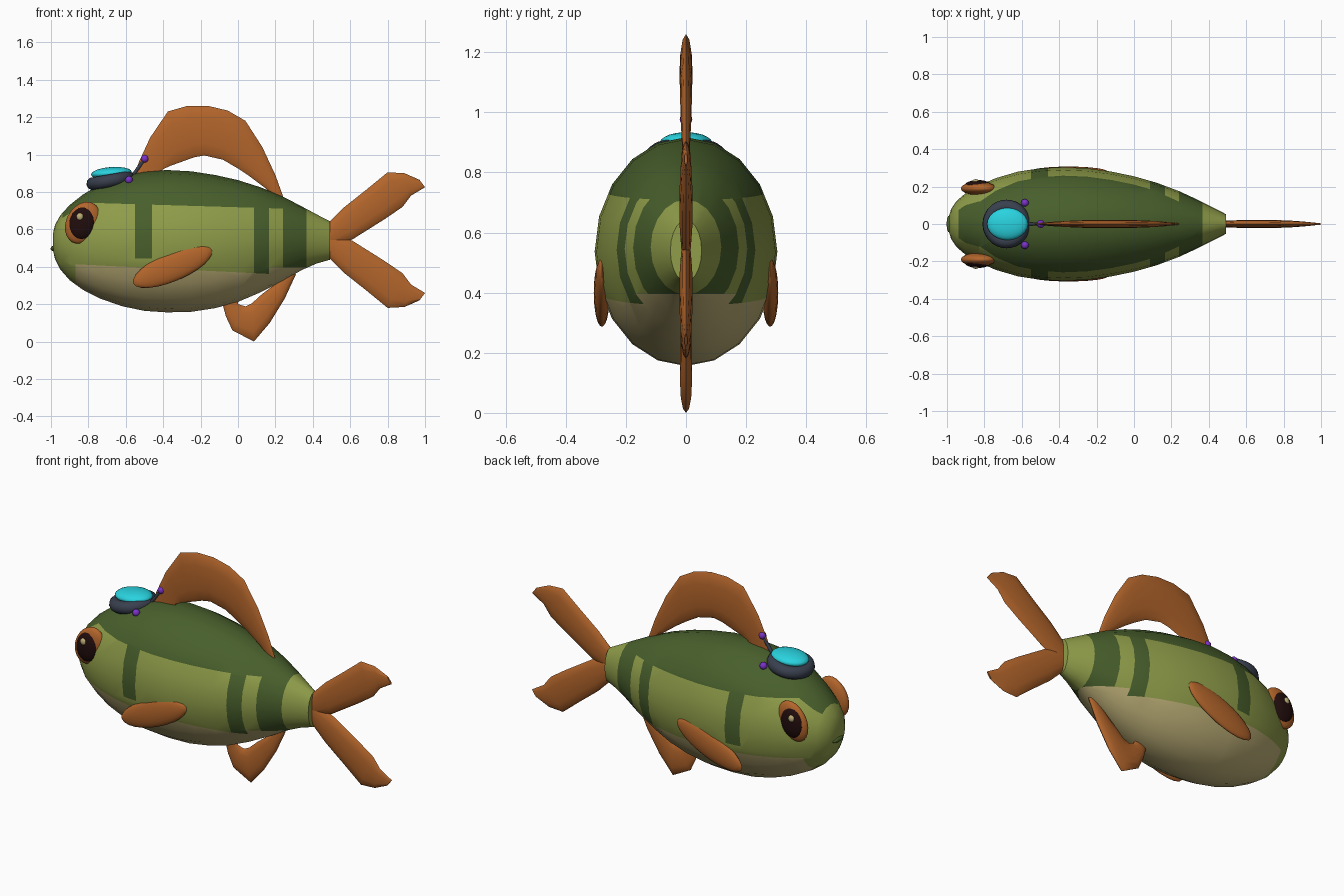
import bpy, bmesh, math
from mathutils import Vector, Matrix

if "Cube" in bpy.data.objects:
    bpy.data.objects.remove(bpy.data.objects["Cube"])


def material(name, rgb):
    m = bpy.data.materials.new(name)
    m.diffuse_color = (*rgb, 1)
    m.use_nodes = True
    m.node_tree.nodes["Principled BSDF"].inputs["Base Color"].default_value = m.diffuse_color
    return m


DARK = material("dark green", (0.065, 0.115, 0.025))
LIGHT = material("light green", (0.28, 0.34, 0.068))
BELLY = material("belly tan", (0.51, 0.43, 0.185))
ORANGE = material("fin orange", (0.45, 0.13, 0.024))
BLACK = material("pupil brown black", (0.016, 0.004, 0.004))
SLATE = material("slate", (0.04, 0.05, 0.075))
CYAN = material("lens cyan", (0.022, 0.65, 0.74))
PURPLE = material("bead purple", (0.20, 0.032, 0.58))


def finish(bm, name, mats, angle=50):
    bmesh.ops.recalc_face_normals(bm, faces=bm.faces)
    me = bpy.data.meshes.new(name)
    bm.to_mesh(me)
    bm.free()
    ob = bpy.data.objects.new(name, me)
    bpy.context.collection.objects.link(ob)
    for m in mats:
        me.materials.append(m)
    bpy.ops.object.select_all(action='DESELECT')
    ob.select_set(True)
    bpy.context.view_layer.objects.active = ob
    bpy.ops.object.shade_smooth_by_angle(angle=math.radians(angle))
    return ob


def loft(rings):
    """Closed skin through rings of points, capped at both ends."""
    bm = bmesh.new()
    vs = [[bm.verts.new(p) for p in r] for r in rings]
    n = len(vs[0])
    for a, b in zip(vs, vs[1:]):
        for i in range(n):
            j = (i + 1) % n
            bm.faces.new((a[i], a[j], b[j], b[i]))
    bm.faces.new(vs[0])
    bm.faces.new(vs[-1])
    return bm


def ellipsoid(name, center, radii, mat, tilt=0, seg=24):
    bm = bmesh.new()
    bmesh.ops.create_uvsphere(bm, u_segments=seg, v_segments=seg // 2, radius=1)
    mx = (Matrix.Translation(center) @ Matrix.Rotation(math.radians(tilt), 4, 'Y')
          @ Matrix.Diagonal((*radii, 1)))
    bmesh.ops.transform(bm, matrix=mx, verts=bm.verts)
    return finish(bm, name, [mat])


def fin(name, pairs, thick, sides=12):
    """Flat fin with a lens section between outer and inner edge points."""
    rings = []
    for (o, i), t in zip(pairs, thick):
        o, i = Vector((o[0], 0, o[1])), Vector((i[0], 0, i[1]))
        mid, half = (o + i) / 2, (o - i) / 2
        rings.append([mid + half * math.cos(a) + Vector((0, t * math.sin(a), 0))
                      for a in (2 * math.pi * s / sides for s in range(sides))])
    return finish(loft(rings), name, [ORANGE], 60)


# Body: x, bottom, top, half width
profile = [
    (-0.99, 0.49, 0.575, 0.04), (-0.978, 0.44, 0.625, 0.08), (-0.95, 0.385, 0.675, 0.122),
    (-0.90, 0.328, 0.73, 0.165), (-0.83, 0.277, 0.785, 0.205), (-0.74, 0.231, 0.84, 0.245),
    (-0.62, 0.189, 0.883, 0.28), (-0.50, 0.164, 0.908, 0.298), (-0.38, 0.156, 0.917, 0.304),
    (-0.25, 0.159, 0.91, 0.298), (-0.12, 0.179, 0.89, 0.28), (0.0, 0.212, 0.863, 0.255),
    (0.12, 0.263, 0.825, 0.221), (0.24, 0.324, 0.775, 0.176), (0.34, 0.382, 0.723, 0.13),
    (0.42, 0.417, 0.68, 0.09), (0.493, 0.438, 0.642, 0.052)]
SIDES = 20
bm = loft([[(x, w * math.cos(a), (t + b) / 2 + (t - b) / 2 * math.sin(a))
            for a in (2 * math.pi * s / SIDES for s in range(SIDES))]
           for x, b, t, w in profile])

# Colour borders: side stripes, snout, brow, chin and rear belly
STRIPES = [(-0.55, -0.46), (0.085, 0.165), (0.24, 0.365)]
SNOUT, BROW, CHIN, REAR = -0.938, -0.82, -0.87, 0.165


def back_line(x):
    return 0.743 + 0.7 * (x - BROW) if x < BROW else 0.718 - 0.03 * x


def belly_line(x):
    return 0.395 if x > REAR else 0.37 - 0.05 * x


def cut(co, no, lo=-9, hi=9):
    """Cut the body by a plane, only where x lies between lo and hi."""
    fs = [f for f in bm.faces if lo < f.calc_center_median().x < hi]
    geom = list({v for f in fs for v in f.verts}) + list({e for f in fs for e in f.edges}) + fs
    bmesh.ops.bisect_plane(bm, geom=geom, plane_co=co,
                           plane_no=Vector(no).normalized(), dist=1e-5)


for x in [x for s in STRIPES for x in s] + [SNOUT, BROW, CHIN]:
    cut((x, 0, 0), (1, 0, 0))
cut((0, 0, back_line(0)), (0.03, 0, 1), lo=BROW)
cut((BROW, 0, 0.743), (-0.7, 0, 1), hi=BROW)
cut((0, 0, 0.37), (0.05, 0, 1), hi=REAR)
cut((0, 0, 0.395), (0, 0, 1), lo=REAR)
cut((0, 0, 0.445), (0, 0, 1), lo=-0.55, hi=-0.46)

# 0 dark, 1 light, 2 belly
for f in bm.faces:
    c = f.calc_center_median()
    x, z = c.x, c.z
    f.material_index = 1
    if x > STRIPES[2][1] or x < SNOUT:
        continue
    if z < belly_line(x):
        f.material_index = 2 if x > CHIN else 1
    elif z > back_line(x):
        f.material_index = 0
    elif any(a < x < b for a, b in STRIPES) and (x > 0 or z > 0.445):
        f.material_index = 0
finish(bm, "body", [DARK, LIGHT, BELLY])

ellipsoid("mouth", (-0.987, 0, 0.497), (0.015, 0.046, 0.014), DARK, seg=16)

# Dorsal fin arching over the back
fin("dorsal_fin", [
    ((-0.565, 0.86), (-0.40, 0.86)), ((-0.53, 0.96), (-0.405, 0.92)),
    ((-0.47, 1.09), (-0.36, 0.94)), ((-0.375, 1.23), (-0.29, 0.965)),
    ((-0.27, 1.26), (-0.235, 0.985)), ((-0.16, 1.26), (-0.18, 0.995)),
    ((-0.055, 1.235), (-0.08, 0.972)), ((0.04, 1.18), (0.0, 0.925)),
    ((0.13, 1.04), (0.06, 0.885)), ((0.20, 0.89), (0.14, 0.825)),
    ((0.245, 0.765), (0.21, 0.765))],
    [0.005, 0.007, 0.013, 0.018, 0.021, 0.022, 0.021, 0.02, 0.017, 0.012, 0.005])

# Hooked fin under the belly
fin("belly_fin", [
    ((-0.09, 0.23), (0.0, 0.25)), ((-0.065, 0.135), (0.0, 0.20)),
    ((-0.03, 0.06), (0.04, 0.188)), ((0.085, 0.0), (0.075, 0.205)),
    ((0.17, 0.10), (0.13, 0.255)), ((0.25, 0.23), (0.19, 0.30)),
    ((0.31, 0.36), (0.25, 0.36))],
    [0.01, 0.014, 0.018, 0.02, 0.02, 0.018, 0.012])

# Tail: one lobe and its mirror
lobe = [((0.44, 0.59), (0.44, 0.50)), ((0.50, 0.65), (0.51, 0.51)),
        ((0.57, 0.72), (0.61, 0.545)), ((0.69, 0.815), (0.785, 0.655)),
        ((0.80, 0.905), (0.88, 0.72)), ((0.89, 0.90), (0.925, 0.78)),
        ((0.97, 0.865), (1.0, 0.825))]
lobe_thick = [0.015, 0.018, 0.022, 0.022, 0.018, 0.013, 0.005]
fin("upper_tail_fin", lobe, lobe_thick)
fin("lower_tail_fin", [tuple((x, 1.085 - z) for x, z in p) for p in lobe], lobe_thick)

# Paired parts on both sides
for side, s in (("left", 1), ("right", -1)):
    ellipsoid(side + "_side_fin", (-0.35, 0.28 * s, 0.40), (0.228, 0.027, 0.077), ORANGE, -23)
    ellipsoid(side + "_eye_rim", (-0.83, 0.19 * s, 0.635), (0.088, 0.036, 0.118), ORANGE, 28)
    ellipsoid(side + "_pupil", (-0.834, 0.207 * s, 0.633), (0.069, 0.028, 0.087), BLACK, 12)
    ellipsoid(side + "_eye_glint", (-0.845, 0.226 * s, 0.667), (0.02, 0.014, 0.021), BELLY, seg=12)
    ellipsoid(side + "_goggle_bead", (-0.583, 0.113 * s, 0.864), (0.021,) * 3, PURPLE, seg=12)

# Goggle ring and lens on the head
tilt = Matrix.Rotation(math.radians(-10), 4, 'Y')
R, r = 0.094, 0.036
bm = bmesh.new()
grid = [[bm.verts.new(Matrix.Translation((-0.682, 0, 0.86)) @ tilt @ Vector((
    (R + r * math.cos(b)) * math.cos(a), (R + r * math.cos(b)) * math.sin(a), r * math.sin(b))))
    for b in (2 * math.pi * j / 10 for j in range(10))]
    for a in (2 * math.pi * i / 28 for i in range(28))]
for i in range(28):
    for j in range(10):
        k, l = (i + 1) % 28, (j + 1) % 10
        bm.faces.new((grid[i][j], grid[k][j], grid[k][l], grid[i][l]))
finish(bm, "goggle_ring", [SLATE])
ellipsoid("goggle_lens", (-0.677, 0, 0.9), (0.109, 0.086, 0.033), CYAN, -4)

# Antenna
base, tip = Vector((-0.575, 0, 0.87)), Vector((-0.498, 0, 0.977))
bm = bmesh.new()
rot = (tip - base).to_track_quat('Z', 'Y').to_matrix().to_4x4()
bmesh.ops.create_cone(bm, cap_ends=True, segments=10, radius1=0.01, radius2=0.009,
                      depth=(tip - base).length,
                      matrix=Matrix.Translation((base + tip) / 2) @ rot)
finish(bm, "antenna_stem", [SLATE])
ellipsoid("antenna_bead", tip, (0.021,) * 3, PURPLE, seg=12)
